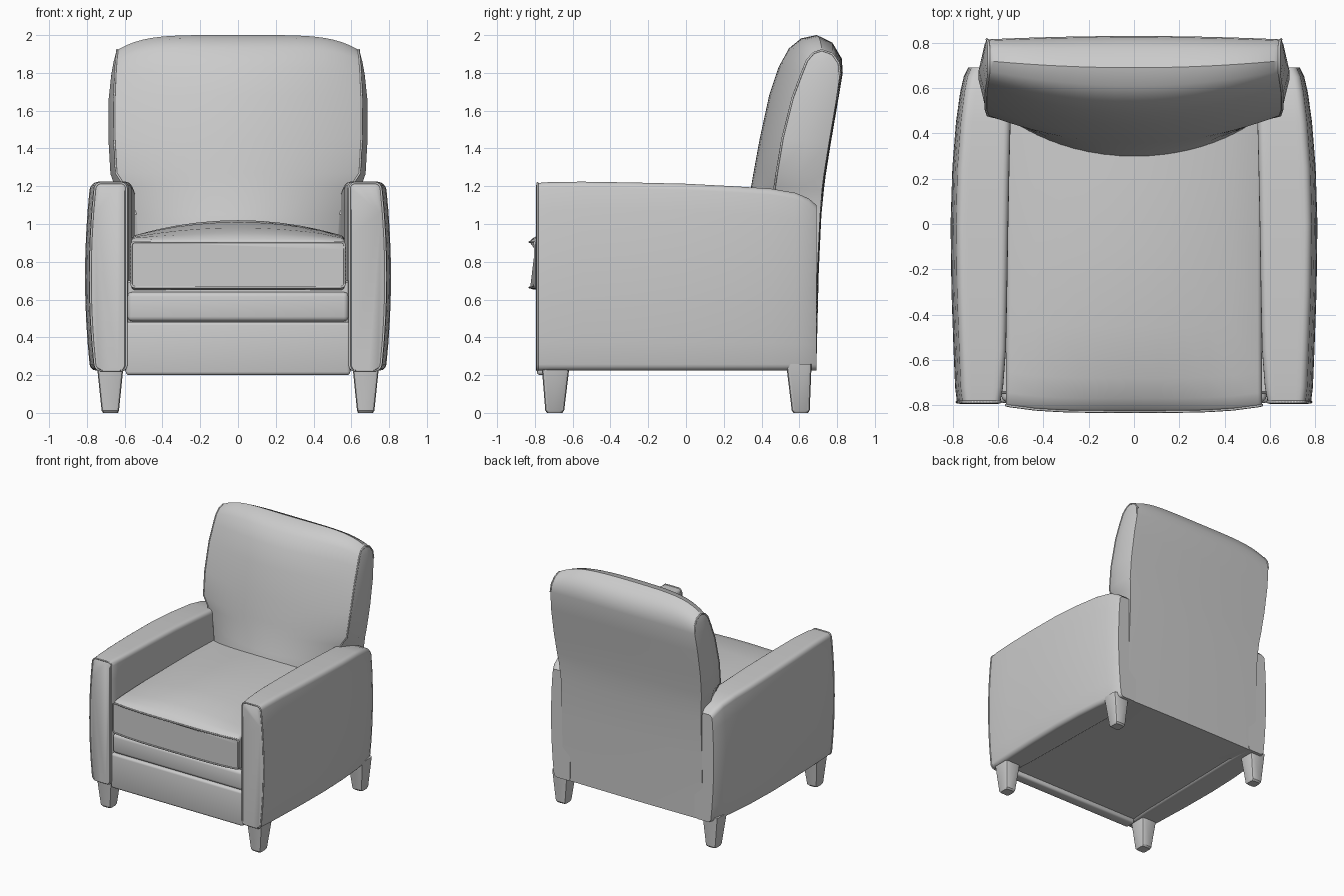
import bpy, bmesh, math
from mathutils import Vector

if "Cube" in bpy.data.objects:
    bpy.data.objects.remove(bpy.data.objects["Cube"])

leather = bpy.data.materials.new("grey leather")
leather.diffuse_color = (0.6, 0.6, 0.6, 1)
leather.use_nodes = True
leather.node_tree.nodes["Principled BSDF"].inputs["Base Color"].default_value = leather.diffuse_color


def finish(name, bm, angle=40):
    bmesh.ops.recalc_face_normals(bm, faces=bm.faces)
    me = bpy.data.meshes.new(name)
    bm.to_mesh(me)
    bm.free()
    ob = bpy.data.objects.new(name, me)
    me.materials.append(leather)
    bpy.context.collection.objects.link(ob)
    bpy.ops.object.select_all(action='DESELECT')
    ob.select_set(True)
    bpy.context.view_layer.objects.active = ob
    bpy.ops.object.shade_smooth_by_angle(angle=math.radians(angle))
    return ob


def loft(name, rings, angle=40):
    """Skin closed rings of equal length and cap both ends."""
    bm = bmesh.new()
    vs = [[bm.verts.new(p) for p in r] for r in rings]
    n = len(vs[0])
    for a, b in zip(vs, vs[1:]):
        for i in range(n):
            j = (i + 1) % n
            bm.faces.new((a[i], a[j], b[j], b[i]))
    bm.faces.new(vs[0])
    bm.faces.new(vs[-1])
    return finish(name, bm, angle)


def rounded_rect(x0, x1, z0, z1, r, seg=4, cuts=8):
    """Rounded rectangle outline as (x, z), with cuts along each straight side."""
    pts = []
    corners = [(x1 - r, z0 + r, -90), (x1 - r, z1 - r, 0), (x0 + r, z1 - r, 90), (x0 + r, z0 + r, 180)]
    for cx, cz, a0 in corners:
        if pts:
            pts.append(None)
        for k in range(seg + 1):
            a = math.radians(a0 + 90 * k / seg)
            pts.append((cx + r * math.cos(a), cz + r * math.sin(a)))
    pts.append(None)
    out = []
    for i, p in enumerate(pts):
        if p:
            out.append(p)
            continue
        a, b = pts[i - 1], pts[(i + 1) % len(pts)]
        for k in range(1, cuts):
            t = k / cuts
            out.append((a[0] + (b[0] - a[0]) * t, a[1] + (b[1] - a[1]) * t))
    return out


def piping(name, points, cyclic=False, r=0.006):
    cu = bpy.data.curves.new(name, 'CURVE')
    cu.dimensions = '3D'
    cu.bevel_depth = r
    cu.bevel_resolution = 1
    sp = cu.splines.new('POLY')
    sp.points.add(len(points) - 1)
    for q, p in zip(sp.points, points):
        q.co = (*p, 1)
    sp.use_cyclic_u = cyclic
    cu.materials.append(leather)
    ob = bpy.data.objects.new(name, cu)
    bpy.context.collection.objects.link(ob)
    bpy.ops.object.select_all(action='DESELECT')
    ob.select_set(True)
    bpy.context.view_layer.objects.active = ob
    bpy.ops.object.convert(target='MESH')


def soft_box(name, x, y, z, bevel, seg=3):
    bm = bmesh.new()
    bmesh.ops.create_cube(bm, size=1)
    for v in bm.verts:
        v.co = [lo + (c + 0.5) * (hi - lo) for c, (lo, hi) in zip(v.co, (x, y, z))]
    bmesh.ops.bevel(bm, geom=bm.edges[:], offset=bevel, segments=seg, profile=0.5, affect='EDGES')
    return finish(name, bm)


# Arms: sections along y as (y, inner x, outer x, top z)
ARM = [(-0.795, 0.60, 0.768, 1.205), (-0.785, 0.59, 0.782, 1.217), (-0.72, 0.578, 0.79, 1.222),
       (-0.55, 0.565, 0.797, 1.224), (-0.3, 0.56, 0.806, 1.22), (0, 0.555, 0.81, 1.213),
       (0.25, 0.55, 0.802, 1.2), (0.45, 0.545, 0.786, 1.187), (0.58, 0.545, 0.768, 1.165),
       (0.65, 0.55, 0.752, 1.135), (0.69, 0.56, 0.732, 1.1)]
for side, label in ((1, "right"), (-1, "left")):
    rings = []
    for y, x0, x1, zt in ARM:
        ring = []
        for x, z in rounded_rect(x0, x1, 0.225, zt, 0.032):
            u = (x - x0) / (x1 - x0)
            h = (z - 0.72) / 0.5
            ring.append((side * (x - 0.028 * u * h * h), y, z))
        rings.append(ring)
    loft(label + "_arm", rings)
    piping(label + "_arm_piping", [(x, y - 0.001, z) for x, y, z in rings[1]], True)

# Seat cushion: sections along y as (y, bottom z, edge z, crown height)
SEAT = [(-0.828, 0.665, 0.905, 0.0), (-0.818, 0.655, 0.915, 0.005), (-0.77, 0.65, 0.925, 0.025),
        (-0.68, 0.65, 0.93, 0.05), (-0.45, 0.65, 0.935, 0.075), (-0.1, 0.65, 0.935, 0.085),
        (0.2, 0.65, 0.935, 0.08), (0.5, 0.65, 0.93, 0.07)]
rings = []
for y, z0, z1, crown in SEAT:
    ring = []
    for x, z in rounded_rect(-0.565, 0.565, z0, z1, 0.02, cuts=10):
        u = x / 0.565
        up = crown * (1 - u * u) if z > 0.8 else 0
        ring.append((x, y + (0.028 * u ** 4 if y < -0.6 else 0), z + up))
    rings.append(ring)
loft("seat_cushion", rings)
piping("seat_piping", rings[0], True)

# Lower front panels and the hidden base
soft_box("front_rail", (-0.585, 0.585), (-0.785, -0.6), (0.485, 0.64), 0.025)
soft_box("footrest_panel", (-0.595, 0.595), (-0.79, -0.70), (0.2, 0.482), 0.018)
soft_box("base", (-0.6, 0.6), (-0.75, 0.66), (0.235, 0.7), 0.01, 1)

# Backrest rows, bottom to top:
# front centre (y, z), front side (y, z), half width | back centre, back side, half width
ROWS = [((0.30, 0.23), (0.45, 0.23), 0.53, (0.69, 0.225), (0.685, 0.225), 0.63),
        ((0.27, 0.90), (0.45, 0.90), 0.53, (0.703, 0.75), (0.695, 0.75), 0.63),
        ((0.31, 1.05), (0.455, 1.05), 0.54, (0.717, 1.05), (0.71, 1.05), 0.63),
        ((0.345, 1.2), (0.47, 1.2), 0.60, (0.73, 1.18), (0.72, 1.18), 0.64),
        ((0.357, 1.27), (0.48, 1.27), 0.645, (0.74, 1.26), (0.73, 1.26), 0.65),
        ((0.39, 1.45), (0.51, 1.45), 0.655, (0.767, 1.43), (0.757, 1.43), 0.66),
        ((0.44, 1.68), (0.565, 1.67), 0.655, (0.803, 1.64), (0.793, 1.64), 0.66),
        ((0.49, 1.83), (0.61, 1.79), 0.65, (0.83, 1.80), (0.815, 1.79), 0.65),
        ((0.545, 1.93), (0.64, 1.865), 0.645, (0.825, 1.875), (0.81, 1.85), 0.645),
        ((0.61, 1.983), (0.675, 1.905), 0.64, (0.775, 1.96), (0.775, 1.90), 0.64),
        ((0.69, 2.0), (0.72, 1.92), 0.64, (0.69, 2.0), (0.72, 1.92), 0.64)]
STEPS = 24


def back_point(c, s, w, t):
    a = abs(t)
    return Vector((t * w, c[0] + (s[0] - c[0]) * a ** 2, c[1] + (s[1] - c[1]) * a ** 5))


bm = bmesh.new()
grid = []
for i in range(STEPS + 1):
    t = math.sin(math.pi / 2 * (2 * i / STEPS - 1))  # closer spacing near the sides
    front = [bm.verts.new(back_point(r[0], r[1], r[2], t)) for r in ROWS]
    rear = [bm.verts.new(back_point(r[3], r[4], r[5], t)) for r in ROWS[:-1]]
    grid.append((front, rear + [front[-1]]))
for (f0, b0), (f1, b1) in zip(grid, grid[1:]):
    for chain0, chain1 in ((f0, f1), (b0, b1)):
        for k in range(len(ROWS) - 1):
            bm.faces.new((chain0[k], chain0[k + 1], chain1[k + 1], chain1[k]))
    bm.faces.new((f0[0], f1[0], b1[0], b0[0]))
seams = []
for (f, b), side in ((grid[0], -1), (grid[-1], 1)):
    # Puffed side panels between front and rear seams
    mid = [bm.verts.new((p.co + q.co) / 2 + Vector((side * 0.028 * min(1, (10 - k) / 4), 0, 0)))
           for k, (p, q) in enumerate(zip(f[:-1], b[:-1]))]
    for k in range(len(mid) - 1):
        bm.faces.new((f[k], f[k + 1], mid[k + 1], mid[k]))
        bm.faces.new((mid[k], mid[k + 1], b[k + 1], b[k]))
    bm.faces.new((f[-2], f[-1], mid[-1]))
    bm.faces.new((mid[-1], f[-1], b[-2]))
    bm.faces.new((f[0], mid[0], b[0]))
    seams.append([v.co.copy() for v in f[2:] + b[-2:6:-1]])
finish("backrest", bm, 35)
for label, seam in zip(("left", "right"), seams):
    piping(label + "_back_piping", seam)

# Tapered legs: foot and top rectangles as (y low, y high)
for end, foot, top in (("front", (-0.745, -0.645), (-0.765, -0.615)), ("rear", (0.56, 0.655), (0.53, 0.665))):
    for side, label in ((1, "right"), (-1, "left")):
        rings = []
        for (xa, xb), (ya, yb), z in (((0.635, 0.715), (foot[0] + 0.01, foot[1] - 0.01), 0),
                                      ((0.63, 0.722), foot, 0.012), ((0.605, 0.748), top, 0.26)):
            rings.append([(side * x, y, z) for x, y in rounded_rect(xa, xb, ya, yb, 0.018, 2, 1)])
        loft(f"{end}_{label}_leg", rings, 30)
